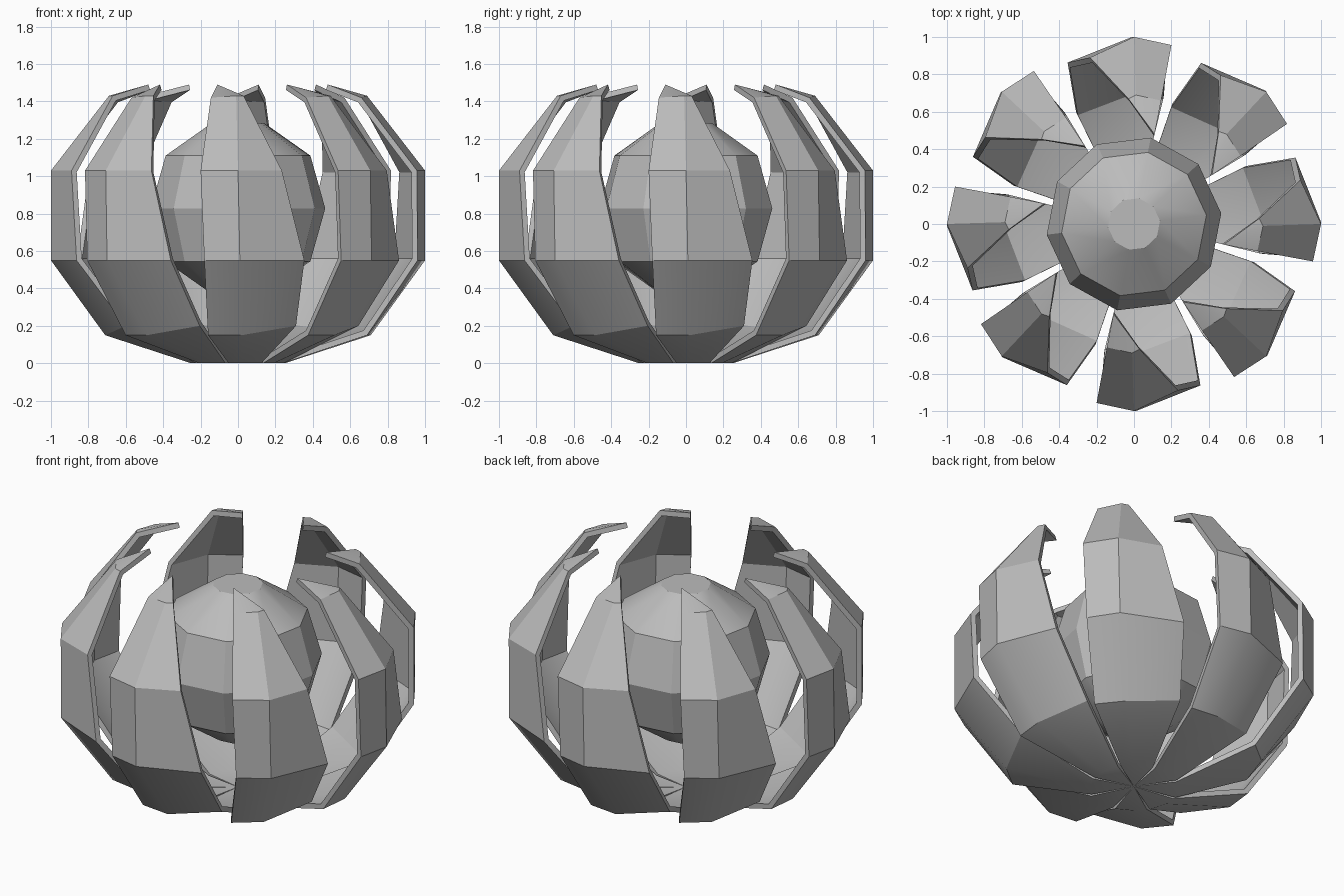
import bpy
import bmesh
import math

default = bpy.data.objects.get("Cube")
if default:
    bpy.data.objects.remove(default, do_unlink=True)

grey = bpy.data.materials.new("mid_grey")
grey.use_nodes = True
GREY = (0.5, 0.5, 0.5, 1)
grey.diffuse_color = GREY
grey.node_tree.nodes["Principled BSDF"].inputs["Base Color"].default_value = GREY


def add_object(name, bm):
    mesh = bpy.data.meshes.new(name)
    bm.to_mesh(mesh)
    bm.free()
    mesh.materials.append(grey)
    obj = bpy.data.objects.new(name, mesh)
    bpy.context.collection.objects.link(obj)
    return obj


def select_only(obj):
    bpy.ops.object.select_all(action='DESELECT')
    obj.select_set(True)
    bpy.context.view_layer.objects.active = obj


def smooth(obj):
    select_only(obj)
    bpy.ops.object.shade_smooth_by_angle(angle=math.radians(30))


# Petal: rows from base to top, each with a left edge, a fold and a right edge
rows = [
    [(-0.05, -0.24, 0), (0.02, -0.25, 0), (0.125, -0.22, 0)],
    [(-0.16, -0.69, 0.15), (0.02, -0.71, 0.15), (0.31, -0.60, 0.2)],
    [(-0.18, -0.96, 0.55), (0.01, -1, 0.55), (0.355, -0.863, 0.55)],
    [(-0.2, -0.957, 1.03), (0, -1, 1.03), (0.235, -0.89, 1.03)],
    [(-0.145, -0.66, 1.42), (-0.01, -0.69, 1.43), (0.03, -0.67, 1.43)],
]
bm = bmesh.new()
grid = [[bm.verts.new(p) for p in row] for row in rows]
base = bm.verts.new((0, 0, 0.01))
tip = bm.verts.new((-0.11, -0.48, 1.49))
for low, high in zip(grid, grid[1:]):
    for j in range(2):
        bm.faces.new((low[j], low[j + 1], high[j + 1], high[j]))
for j in range(2):
    bm.faces.new((base, grid[0][j + 1], grid[0][j]))
    bm.faces.new((grid[-1][j], grid[-1][j + 1], tip))
bmesh.ops.recalc_face_normals(bm, faces=bm.faces)
# Make the outward side the front of every face
bm.faces.ensure_lookup_table()
outer = max(bm.faces, key=lambda f: -f.calc_center_median().y)
if outer.normal.y > 0:
    bmesh.ops.reverse_faces(bm, faces=bm.faces)
petal = add_object("petal_1", bm)
shell = petal.modifiers.new("shell", 'SOLIDIFY')
shell.thickness = 0.03
shell.offset = -1
shell.use_even_offset = True
select_only(petal)
bpy.ops.object.modifier_apply(modifier=shell.name)
smooth(petal)

# Ring of eight petals sharing one mesh
for i in range(1, 8):
    other = bpy.data.objects.new(f"petal_{i + 1}", petal.data)
    other.rotation_euler.z = i * math.tau / 8
    bpy.context.collection.objects.link(other)

# Ten-sided core floating in the middle
bm = bmesh.new()
SIDES = 10
rings = []
for r, z in [(0.14, 0.37), (0.39, 0.545), (0.47, 0.828), (0.39, 1.11), (0.14, 1.285)]:
    angles = [math.radians(7) + k * math.tau / SIDES for k in range(SIDES)]
    rings.append([bm.verts.new((r * math.cos(a), r * math.sin(a), z)) for a in angles])
for low, high in zip(rings, rings[1:]):
    for k in range(SIDES):
        n = (k + 1) % SIDES
        bm.faces.new((low[k], low[n], high[n], high[k]))
bm.faces.new(rings[0][::-1])
bm.faces.new(rings[-1])
smooth(add_object("core", bm))
